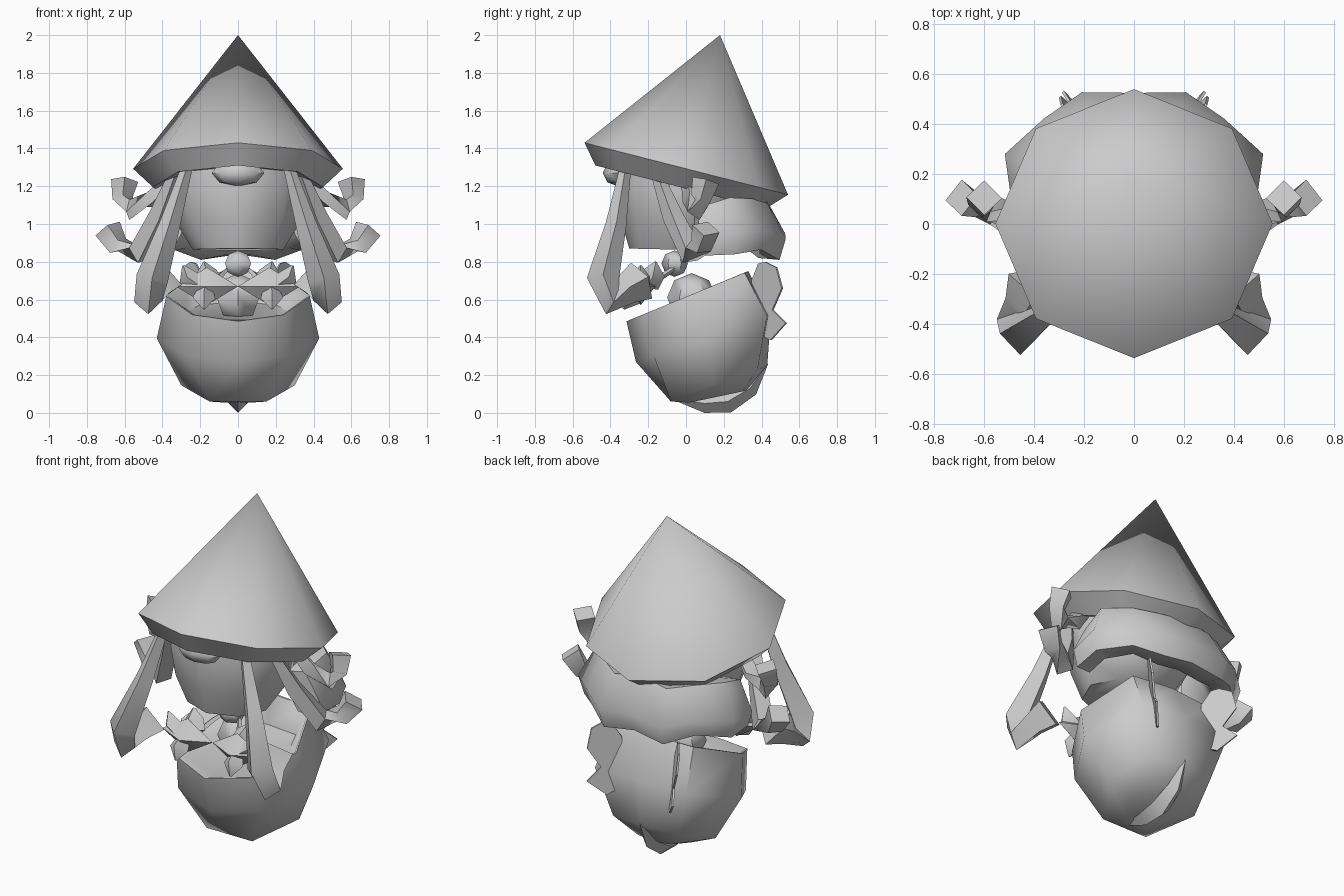
import bpy, bmesh, math
from mathutils import Vector, Matrix

cube = bpy.data.objects.get("Cube")
if cube:
    bpy.data.objects.remove(cube, do_unlink=True)

grey = bpy.data.materials.new("plain_grey")
grey.use_nodes = True
grey.diffuse_color = (0.6, 0.6, 0.6, 1)
grey.node_tree.nodes["Principled BSDF"].inputs["Base Color"].default_value = (0.6, 0.6, 0.6, 1)


def finish(name, bm, mirror=False, angle=55):
    """Turn a bmesh into a shaded object, optionally mirrored in x."""
    bmesh.ops.remove_doubles(bm, verts=bm.verts, dist=0.0005)
    bmesh.ops.recalc_face_normals(bm, faces=bm.faces)
    me = bpy.data.meshes.new(name)
    bm.to_mesh(me)
    bm.free()
    me.materials.append(grey)
    ob = bpy.data.objects.new(name, me)
    bpy.context.collection.objects.link(ob)
    bpy.ops.object.select_all(action='DESELECT')
    ob.select_set(True)
    bpy.context.view_layer.objects.active = ob
    bpy.ops.object.shade_smooth_by_angle(angle=math.radians(angle))
    if mirror:
        ob.modifiers.new("Mirror", 'MIRROR').use_axis[0] = True


def skin(rings):
    """Join rings of points with quads and cap both ends."""
    bm = bmesh.new()
    rows = [[bm.verts.new(p) for p in ring] for ring in rings]
    n = len(rows[0])
    for a, b in zip(rows, rows[1:]):
        for i in range(n):
            j = (i + 1) % n
            bm.faces.new((a[i], a[j], b[j], b[i]))
    bm.faces.new(rows[0])
    bm.faces.new(rows[-1])
    return bm


# Half outlines from front to back, as fractions of ring width and depth
ROUND = [(math.sin(a), (1 - math.cos(a)) / 2) for a in (math.pi * i / 4 for i in range(5))]
FLAT_BACK = [(0, 0), (0.64, 0.13), (1, 0.5), (0.7, 0.97), (0, 1)]
FLAT_FRONT = [(0, 0), (0.5, 0), (1, 0.45), (0.72, 0.9), (0, 1)]


def tilted(rx, yf, zf, yb, zb, half=ROUND):
    """Ring from its half width, its front and back points and a half outline."""
    plan = half + [(-x, t) for x, t in reversed(half[1:-1])]
    return [(rx * x, yf + (yb - yf) * t, zf + (zb - zf) * t) for x, t in plan]


def tube(path, sides=4):
    """Tapered strand; each path entry is x, y, z, radius."""
    pts = [Vector(p[:3]) for p in path]
    rings = []
    for i, p in enumerate(pts):
        t = (pts[min(i + 1, len(pts) - 1)] - pts[max(i - 1, 0)]).normalized()
        v = t.cross(Vector((1, 0, 0))).normalized()
        u = v.cross(t)
        r = path[i][3]
        rings.append([p + r * (math.cos(a) * u + math.sin(a) * v)
                      for a in (2 * math.pi * k / sides for k in range(sides))])
    return skin(rings)


def blob(name, loc, size, seg=6, rows=4, mirror=False):
    bm = bmesh.new()
    bmesh.ops.create_uvsphere(bm, u_segments=seg, v_segments=rows, radius=1,
                              matrix=Matrix.Translation(loc) @ Matrix.Diagonal((*size, 1)))
    finish(name, bm, mirror)


# Pointed hat with a bevelled lower rim
finish("hat", skin([
    tilted(0, 0.18, 2.0, 0.18, 2.0),
    tilted(0.555, -0.537, 1.43, 0.54, 1.155),
    tilted(0.45, -0.48, 1.31, 0.42, 1.08),
    tilted(0.36, -0.38, 1.31, 0.33, 1.14)]))

# Head under the hat
finish("head", skin([
    tilted(0.35, -0.35, 1.36, 0.3, 1.2),
    tilted(0.36, -0.37, 1.2, 0.3, 1.14),
    tilted(0.33, -0.345, 1.02, 0.27, 1.0),
    tilted(0.24, -0.3, 0.87, 0.14, 0.86)]))
blob("brow_gem", (0, -0.36, 1.27), (0.14, 0.08, 0.07), 8, 4)
blob("chin_nub", (0, -0.06, 0.79), (0.08, 0.07, 0.07), 6, 4)

# Deep bowl with a hollow top, a flat back and a flat lower front
finish("bowl", skin([
    tilted(0.15, 0.02, 0.055, 0.33, 0.12, FLAT_FRONT),
    tilted(0.30, -0.08, 0.06, 0.43, 0.25, FLAT_FRONT),
    tilted(0.43, -0.265, 0.27, 0.45, 0.52, FLAT_BACK),
    tilted(0.38, -0.315, 0.485, 0.33, 0.75, FLAT_BACK),
    tilted(0.37, -0.305, 0.487, 0.322, 0.748, FLAT_BACK),
    tilted(0.28, -0.22, 0.47, 0.28, 0.58, FLAT_BACK)]))
finish("bowl_keel", tube([
    (0, -0.07, 0.075, 0.005), (0, 0.1, 0.05, 0.05),
    (0, 0.22, 0.06, 0.06), (0, 0.34, 0.13, 0.045), (0, 0.43, 0.26, 0.005)]))
blob("bowl_filling", (0, 0.03, 0.61), (0.13, 0.13, 0.13))

# Thin notched fins on the back corners of the bowl
outline = [(0.35, 0.7), (0.385, 0.79), (0.42, 0.8), (0.48, 0.77), (0.51, 0.66),
           (0.46, 0.545), (0.53, 0.475), (0.45, 0.385), (0.38, 0.42)]
finish("back_fin", skin([
    [(0.77 * y - 0.135 + 0.15 * (z - 0.4) + s, y - s, z) for y, z in outline]
    for s in (-0.004, 0.004)]), True, 30)

# Thick roll of hair around the back of the head
centres = [(0.40, 0.06, 0.95, 0.85), (0.425, 0.23, 0.98, 1), (0.3, 0.35, 0.99, 0.9),
           (0.17, 0.43, 0.95, 1), (0, 0.42, 0.98, 1)]
centres += [(-x, y, z, s) for x, y, z, s in reversed(centres[:-1])]
section = [(-0.12, 0.14), (0, 0.16), (0.105, -0.03), (0.07, -0.14), (-0.05, -0.13), (-0.12, 0)]
rolls = []
for x, y, z, s in centres:
    out = Vector((x, y, 0)).normalized()
    rolls.append([Vector((x, y, z)) + out * r * s + Vector((0, 0, h * s)) for r, h in section])
finish("back_hair", skin(rolls), angle=65)

# Three hanging strands on each side, each with a flared, hooked end
strands = {
    "front_strand": [
        (0.27, -0.32, 1.3, 0.03), (0.36, -0.37, 1.0, 0.055), (0.455, -0.44, 0.71, 0.085),
        (0.475, -0.39, 0.59, 0.075), (0.44, -0.32, 0.65, 0.08), (0.4, -0.235, 0.7, 0.11)],
    "lower_curl": [
        (0.33, -0.16, 1.28, 0.03), (0.42, -0.07, 1.04, 0.055), (0.53, 0.03, 0.84, 0.065),
        (0.635, 0.08, 0.885, 0.06), (0.69, 0.105, 0.975, 0.075)],
    "upper_curl": [
        (0.32, 0.0, 1.28, 0.03), (0.45, 0.03, 1.13, 0.05), (0.575, 0.06, 1.075, 0.055),
        (0.61, 0.08, 1.14, 0.055), (0.6, 0.105, 1.23, 0.072)]}
for name, path in strands.items():
    finish(name, tube(path), True)

# Small pointed hands with stubby fingers, held over the bowl on thin arms
blob("hand", (0.165, -0.24, 0.67), (0.165, 0.08, 0.1), 4, 2, True)
fingers = {
    "lower_finger": [(0.17, -0.24, 0.68, 0.03), (0.18, -0.3, 0.61, 0.06), (0.18, -0.33, 0.55, 0.006)],
    "outer_finger": [(0.2, -0.24, 0.67, 0.05), (0.27, -0.24, 0.72, 0.05), (0.29, -0.24, 0.78, 0.006)],
    "inner_finger": [(0.14, -0.2, 0.68, 0.06), (0.17, -0.17, 0.74, 0.06), (0.18, -0.16, 0.8, 0.005)],
    "arm": [(0.14, -0.21, 0.67, 0.02), (0.08, -0.1, 0.74, 0.015), (0.03, -0.04, 0.78, 0.01)]}
for name, path in fingers.items():
    finish(name, tube(path), True)
